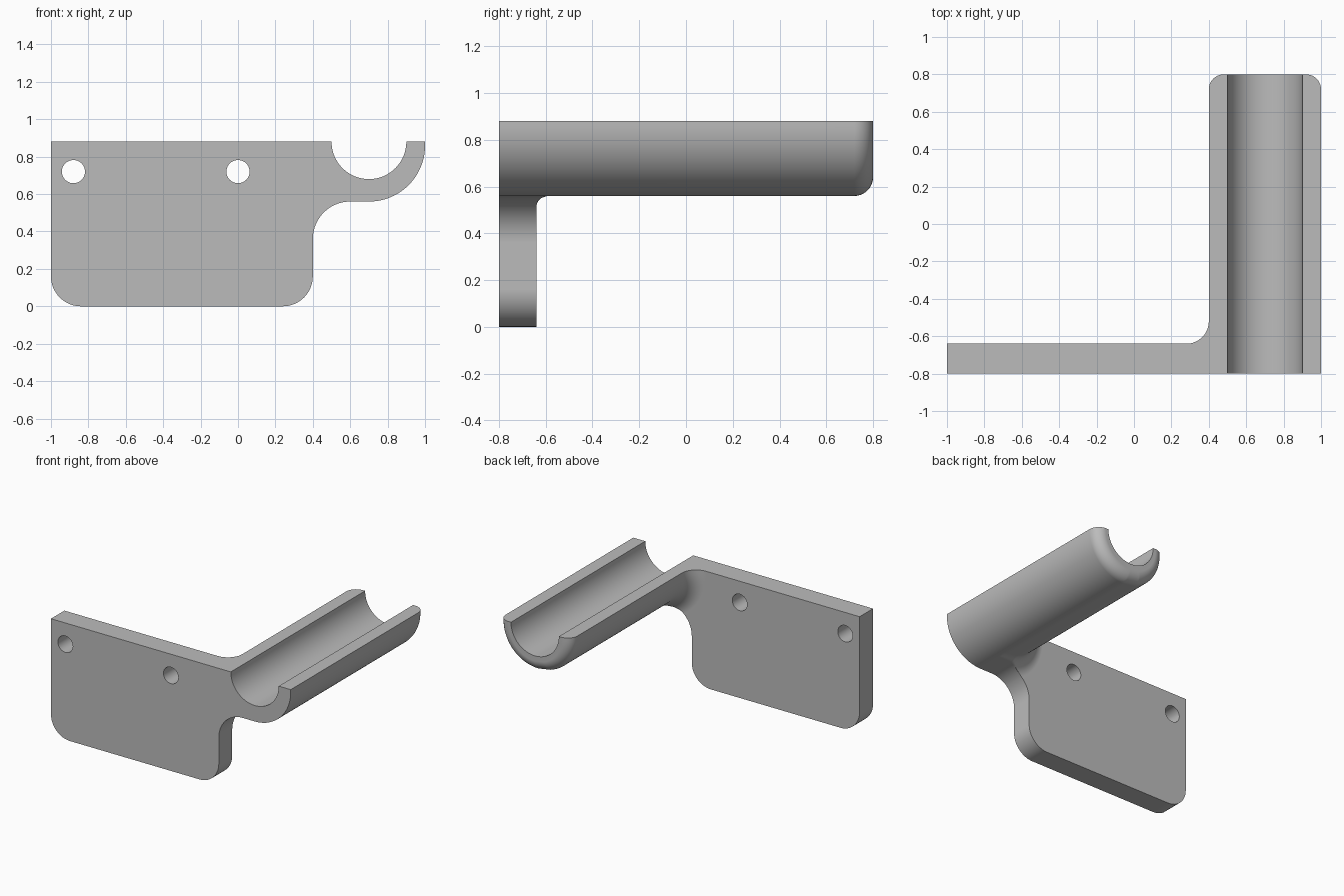
import bpy, bmesh
from math import sin, cos, pi, hypot, asin, atan2

if "Cube" in bpy.data.objects:
    bpy.data.objects.remove(bpy.data.objects["Cube"], do_unlink=True)

TOP, AXIS_X, AXIS_Z = 0.88, 0.7, 0.86
FRONT, BACK, END = -0.8, -0.64, 0.8
OUTER, INNER, FILLET, ROUND = 0.3, 0.2, 0.12, 0.08
FLARE = OUTER + FILLET
CORNER, NECK_X, NECK_Z = 0.16, 0.6, 0.36


def arc(cx, cz, r, a0, a1, n):
    return [(cx + r * cos(a0 + (a1 - a0) * i / n),
             cz + r * sin(a0 + (a1 - a0) * i / n)) for i in range(n + 1)]


# Find where the fillet's rim meets the concave neck below the trough
dx, dz, rn = NECK_X - AXIS_X, NECK_Z - AXIS_Z, 0.2
k = (FLARE ** 2 - dx * dx - dz * dz - rn * rn) / (2 * rn * hypot(dx, dz))
meet = atan2(-dz, -dx) + pi / 2 + asin(k)
if not pi / 2 < meet < pi:
    meet = atan2(-dz, -dx) + (pi / 2 + asin(-k) if k > -1 else 0)
neck_in = arc(NECK_X, NECK_Z, rn, meet, pi / 2, 14)
start = atan2(neck_in[0][1] - AXIS_Z, neck_in[0][0] - AXIS_X) % (2 * pi)

# Front silhouette pieces, running left along the top and back under the trough
groove = arc(AXIS_X, TOP, INNER, 0, -pi, 40)
rim = arc(AXIS_X, AXIS_Z, FLARE, pi, start, 16)[:-1]
under = neck_in + arc(AXIS_X, AXIS_Z, OUTER, 1.5 * pi, 2 * pi, 28)
plate_edge = ([(-1, TOP)]
              + arc(CORNER - 1, CORNER, CORNER, pi, 1.5 * pi, 12)
              + arc(0.4 - CORNER, CORNER, CORNER, -pi / 2, 0, 12)
              + arc(NECK_X, NECK_Z, rn, pi, meet, 10)[:-1])
rim_top = (AXIS_X - FLARE, TOP)
outline = groove + [rim_top] + plate_edge + under + [(1, TOP)]


def trough_section(r):
    """Trough outline at radius r, kept inside the front silhouette."""
    pts = [(AXIS_X - r, TOP)]
    for x, z in rim + under:
        d = hypot(x - AXIS_X, z - AXIS_Z)
        s = min(r, d) / d
        pts.append((AXIS_X + (x - AXIS_X) * s, AXIS_Z + (z - AXIS_Z) * s))
    return groove + pts + [(AXIS_X + min(r, OUTER), TOP)]


bm = bmesh.new()


def ring(pts, y):
    return [bm.verts.new((x, y, z)) for x, z in pts]


def loft(a, b):
    for i in range(len(a)):
        j = (i + 1) % len(a)
        bm.faces.new((a[i], a[j], b[j], b[i]))


# Mounting plate
front, back = ring(outline, FRONT), ring(outline, BACK)
bm.faces.new(front)
loft(front, back)
bm.faces.new(ring([rim_top] + plate_edge + [neck_in[0]] + rim[::-1], BACK))

# Trough: fillet at the plate, straight run, rounded end
stations = []
for i in range(17):
    t = i / 16 * pi / 2
    stations.append((BACK + FILLET * (1 - cos(t)), FLARE - FILLET * sin(t)))
for i in range(11):
    t = i / 10 * pi / 2
    stations.append((END - ROUND + ROUND * sin(t), OUTER - ROUND * (1 - cos(t))))
rings = [ring(trough_section(r), y) for y, r in stations]
for a, b in zip(rings, rings[1:]):
    loft(a, b)
bm.faces.new(rings[-1])

bmesh.ops.remove_doubles(bm, verts=bm.verts[:], dist=1e-4)
bmesh.ops.recalc_face_normals(bm, faces=bm.faces[:])
mesh = bpy.data.meshes.new("trough_bracket")
bm.to_mesh(mesh)
bm.free()
bracket = bpy.data.objects.new("trough_bracket", mesh)
bpy.context.collection.objects.link(bracket)

grey = bpy.data.materials.new("plain_grey")
grey.use_nodes = True
colour = (0.5, 0.5, 0.5, 1)
grey.diffuse_color = colour
grey.node_tree.nodes["Principled BSDF"].inputs["Base Color"].default_value = colour
mesh.materials.append(grey)

# Screw holes
for x in (-0.88, 0):
    bpy.ops.mesh.primitive_cylinder_add(vertices=40, radius=0.062, depth=0.4,
                                        location=(x, -0.72, 0.72),
                                        rotation=(pi / 2, 0, 0))
    cutter = bpy.context.object
    cutter.name = "hole_cutter"
    cutter.hide_render = True
    cutter.data.materials.append(grey)
    cut = bracket.modifiers.new("screw_hole", "BOOLEAN")
    cut.operation, cut.solver, cut.object = "DIFFERENCE", "EXACT", cutter
    bpy.context.view_layer.objects.active = bracket
    bpy.ops.object.modifier_apply(modifier=cut.name)
    bpy.data.objects.remove(cutter, do_unlink=True)

# Smooth curves, crisp edges
bpy.ops.object.select_all(action="DESELECT")
bracket.select_set(True)
bpy.context.view_layer.objects.active = bracket
bpy.ops.object.shade_smooth_by_angle(angle=0.5)
weighted = bracket.modifiers.new("flat_face_shading", "WEIGHTED_NORMAL")
weighted.keep_sharp = True
